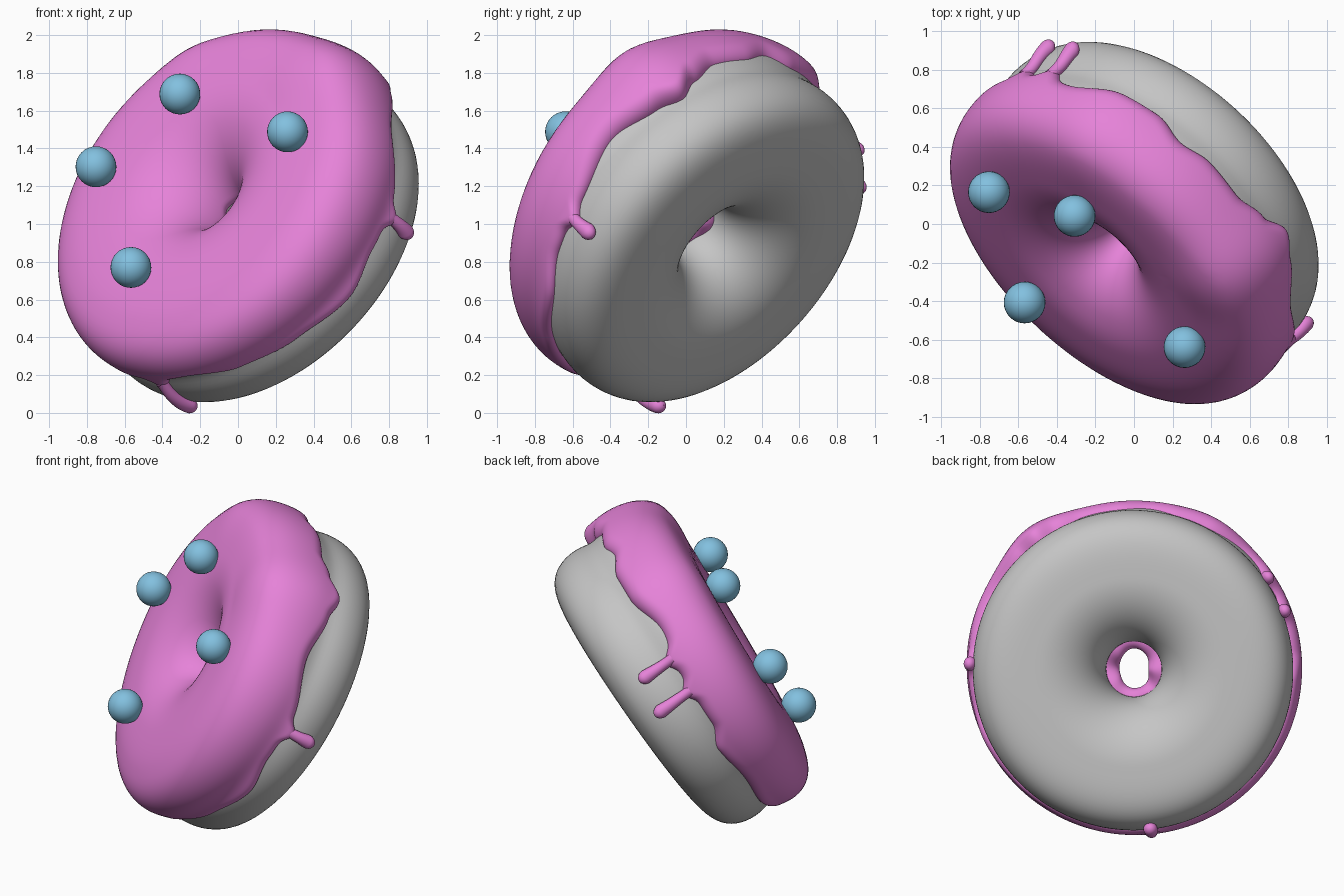
import bpy, bmesh, math
from mathutils import Vector, Matrix

if "Cube" in bpy.data.objects:
    bpy.data.objects.remove(bpy.data.objects["Cube"])

# Tilted frame of the ring: N points out of the iced face
N = Vector((-0.572, -0.612, 0.546)).normalized()
E1 = (Vector((1, 0, 0)) - N * N.x).normalized()
E2 = N.cross(E1)
C = Vector((0.017, 0.02, 1.006))
R, A, B, P = 0.585, 0.413, 0.385, 3.4


def material(name, rgb):
    m = bpy.data.materials.new(name)
    m.diffuse_color = (*rgb, 1)
    m.use_nodes = True
    m.node_tree.nodes["Principled BSDF"].inputs["Base Color"].default_value = m.diffuse_color
    return m


DOUGH = material("dough_grey", (0.56, 0.56, 0.56))
PINK = material("icing_pink", (0.79, 0.225, 0.69))
BLUE = material("ball_blue", (0.225, 0.53, 0.74))


def section(phi):
    """Dough section radius: squarish outside with a shallow groove, round inside."""
    c, s = abs(math.cos(phi)), abs(math.sin(phi))
    p = P if math.cos(phi) > 0 else 2
    rad = ((c / A) ** p + (s / B) ** p) ** (-1 / p)
    q = (phi + math.pi) % (2 * math.pi) - math.pi
    return rad - 0.022 * math.exp(-(q / 0.22) ** 2)


def phi_at(h):
    """Section angle of the outer wall at height h."""
    return math.atan2(h, A * (1 - abs(h / B) ** P) ** (1 / P))


def on_ring(theta, phi, rad):
    """Point at ring angle theta, section angle phi, section radius rad."""
    rho = R + rad * math.cos(phi)
    h = rad * math.sin(phi)
    # the iced face leans: higher towards the top, lower towards the bottom
    h += 0.08 * rho * math.cos(theta - math.radians(61)) * min(max(h / 0.4, 0), 1) ** 1.5
    return C + (E1 * math.cos(theta) + E2 * math.sin(theta)) * rho + N * h


def finish(bm, name, mat):
    bmesh.ops.recalc_face_normals(bm, faces=bm.faces)
    me = bpy.data.meshes.new(name)
    bm.to_mesh(me)
    bm.free()
    me.materials.append(mat)
    for p in me.polygons:
        p.use_smooth = True
    ob = bpy.data.objects.new(name, me)
    bpy.context.collection.objects.link(ob)
    return ob


def grid(rows, name, mat, wrap_rows, wrap_cols):
    bm = bmesh.new()
    v = [[bm.verts.new(p) for p in row] for row in rows]
    n, m = len(v), len(v[0])
    for i in range(n if wrap_rows else n - 1):
        for j in range(m if wrap_cols else m - 1):
            a, b = (i + 1) % n, (j + 1) % m
            bm.faces.new((v[i][j], v[a][j], v[a][b], v[i][b]))
    return finish(bm, name, mat)


# Dough ring
rows = []
for i in range(144):
    rows.append([on_ring(math.tau * i / 144, math.tau * j / 96, section(math.tau * j / 96))
                 for j in range(96)])
grid(rows, "dough_ring", DOUGH, True, True)

# Wavy icing rim: (ring angle in degrees, height above the ring's mid-plane)
RIM = [(-140, -0.02), (-123, 0.0), (-108, 0.03), (-91, -0.03), (-71, -0.06), (-51, -0.10),
       (-35, -0.05), (-19, -0.04), (4, 0.05), (20, 0.0), (28, -0.04), (36, 0.03), (46, 0.08),
       (59, 0.07), (69, 0.10), (80, 0.05), (92, 0.05), (109, 0.11), (126, 0.06),
       (148, 0.04), (158, -0.03), (175, -0.01), (198, -0.04), (220, -0.02)]
# Drips: (ring angle, tip height)
DRIPS = [(-23, -0.18), (120, -0.12), (133, -0.16), (238, -0.25)]


def rim_height(deg):
    deg = (deg + 140) % 360 - 140
    for (a, ha), (b, hb) in zip(RIM, RIM[1:]):
        if a <= deg <= b:
            f = (deg - a) / (b - a)
            h = ha + (hb - ha) * f * f * (3 - 2 * f)
            break
    # flare into each drip
    for d, tip in DRIPS:
        q = (deg - d + 180) % 360 - 180
        h -= 0.06 * math.exp(-(q / 3.2) ** 2)
    return h


def swell(deg, at, width):
    q = (deg - at + 180) % 360 - 180
    return math.exp(-(q / width) ** 2)


# Icing shell with rounded edges, thicker inside the hole and at a few outer swells
rows = []
for i in range(360):
    th = math.radians(i)
    p0 = phi_at(rim_height(i))
    p1 = math.pi - 0.02 + 0.03 * math.sin(3 * th) + 0.02 * math.sin(5 * th)
    hole = 0.028 - 0.017 * math.cos(2 * (th - math.radians(63)))
    outer = 0.055 * swell(i, 27, 14) + 0.02 * swell(i, 93, 12) + 0.012 * swell(i, -5, 30)
    row = []
    for j in range(65):
        s = 0.5 - 0.5 * math.cos(math.pi * j / 64)
        edge = min(s, 1 - s) * (p1 - p0) * A
        f = math.sqrt(1 - (1 - min(edge / 0.06, 1)) ** 2)
        phi = p0 + (p1 - p0) * s
        c = math.cos(phi)
        extra = hole * max(-c, 0) ** 2 + outer * max(c, 0)
        row.append(on_ring(th, phi, section(phi) - 0.01 + (0.055 + extra) * f))
    rows.append(row)
grid(rows, "icing", PINK, True, False)

# Drips: tapered tubes that follow the dough and end in a round bulb
for k, (deg, tip) in enumerate(DRIPS):
    th = math.radians(deg)
    a, b = phi_at(rim_height(deg) + 0.05), phi_at(tip)
    side = (-E1 * math.sin(th) + E2 * math.cos(th))
    rows = []
    for i in range(33):
        s = i / 32
        if s < 0.6:
            t = s / 0.6
            rad = 0.032 + 0.012 * t * t
            phi = a + (b - a) * t
        else:
            q = (s - 0.6) / 0.4 * math.pi / 2
            rad = max(0.044 * math.cos(q), 0.0005)
            phi = b - 0.044 * math.sin(q) / A
        mid = on_ring(th, phi, section(phi) + 0.02)
        out = (mid - on_ring(th, phi, 0)).normalized()
        rows.append([mid + (side * math.cos(math.tau * j / 20)
                            + out * math.sin(math.tau * j / 20)) * rad for j in range(20)])
    grid(rows, f"icing_drip_{k + 1}", PINK, False, True)

# Blue balls sunk into the icing
BALLS = [(-0.308, 0.042, 1.688), (0.262, -0.638, 1.488),
         (-0.752, 0.165, 1.303), (-0.567, -0.407, 0.77)]
for k, p in enumerate(BALLS):
    bm = bmesh.new()
    bmesh.ops.create_uvsphere(bm, u_segments=32, v_segments=16, radius=0.108,
                              matrix=Matrix.Translation(p))
    finish(bm, f"ball_{k + 1}", BLUE)
